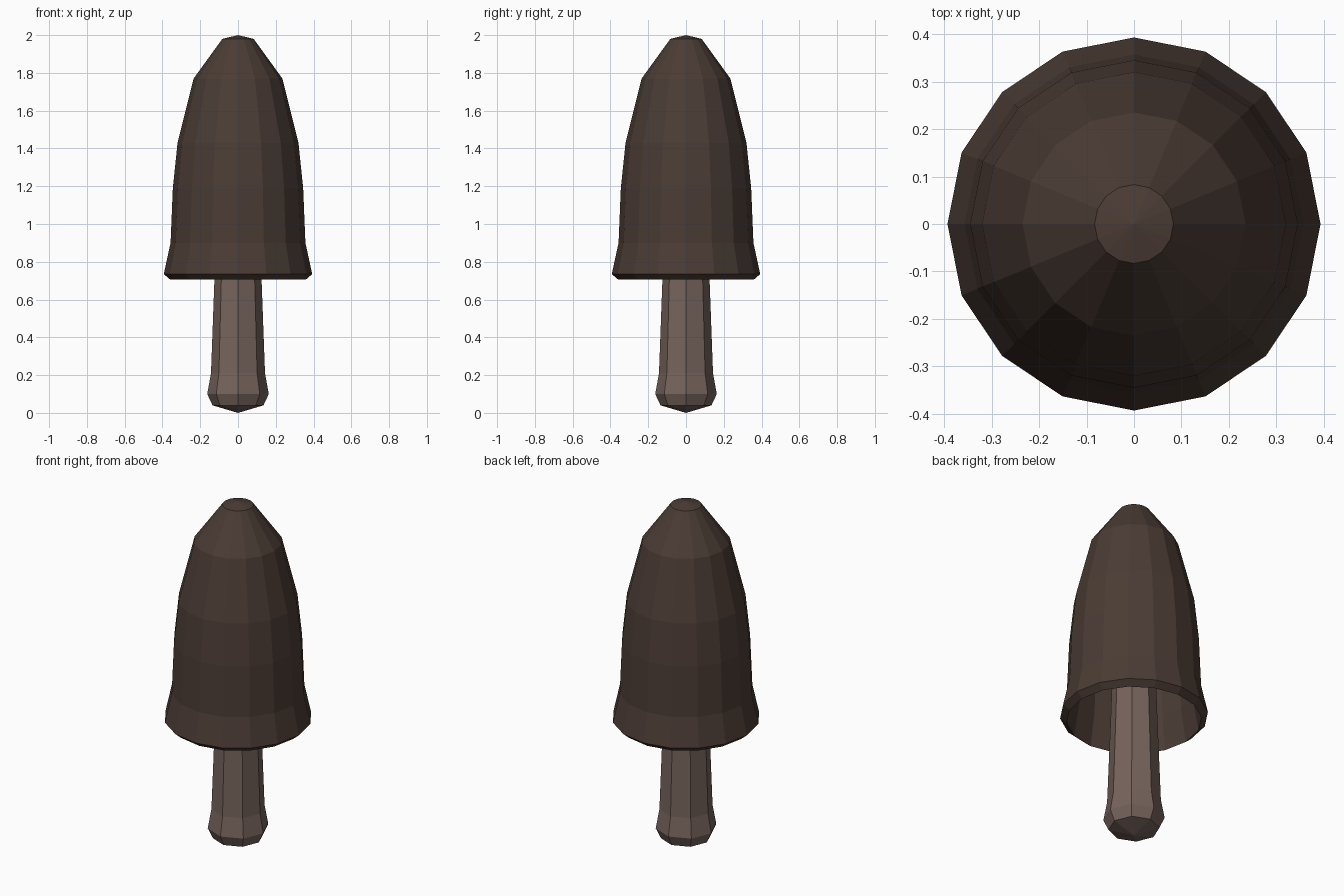
import bpy, bmesh, math

if "Cube" in bpy.data.objects:
    bpy.data.objects.remove(bpy.data.objects["Cube"])

def material(name, color):
    m = bpy.data.materials.new(name)
    m.diffuse_color = (*color, 1)
    m.use_nodes = True
    m.node_tree.nodes["Principled BSDF"].inputs["Base Color"].default_value = m.diffuse_color
    return m

def lathe(name, profile, sides, mat):
    """Revolve (radius, z) points; zero-radius points become poles."""
    bm = bmesh.new()
    rings = []
    for r, z in profile:
        count = sides if r > 0 else 1
        rings.append([bm.verts.new((r * math.cos(math.tau * i / sides),
                                    r * math.sin(math.tau * i / sides), z))
                      for i in range(count)])
    for a, b in zip(rings, rings[1:]):
        for i in range(sides):
            j = (i + 1) % sides
            quad = [a[i % len(a)], a[j % len(a)], b[j % len(b)], b[i % len(b)]]
            bm.faces.new(list(dict.fromkeys(quad)))
    bmesh.ops.recalc_face_normals(bm, faces=bm.faces)
    mesh = bpy.data.meshes.new(name)
    bm.to_mesh(mesh)
    bm.free()
    mesh.materials.append(mat)
    obj = bpy.data.objects.new(name, mesh)
    bpy.context.collection.objects.link(obj)
    return obj

# Hollow bell-shaped cap: outer skin, flared rim, inner skin
cap_profile = [(0, 2.0), (0.083, 1.98), (0.235, 1.77), (0.32, 1.43),
               (0.345, 1.19), (0.357, 0.9), (0.393, 0.735), (0.358, 0.705),
               (0.325, 0.9), (0.313, 1.19), (0.29, 1.42), (0.21, 1.74),
               (0.07, 1.93), (0, 1.95)]
lathe("mushroom_cap", cap_profile, 16, material("cap_brown", (0.07, 0.045, 0.035)))

# Octagonal stem with a bulbous foot, reaching up inside the cap
stem_profile = [(0, 0), (0.135, 0.04), (0.163, 0.1), (0.143, 0.21),
                (0.125, 0.7), (0.105, 1.3), (0.085, 1.85), (0, 1.87)]
lathe("mushroom_stem", stem_profile, 8, material("stem_tan", (0.18, 0.125, 0.105)))
